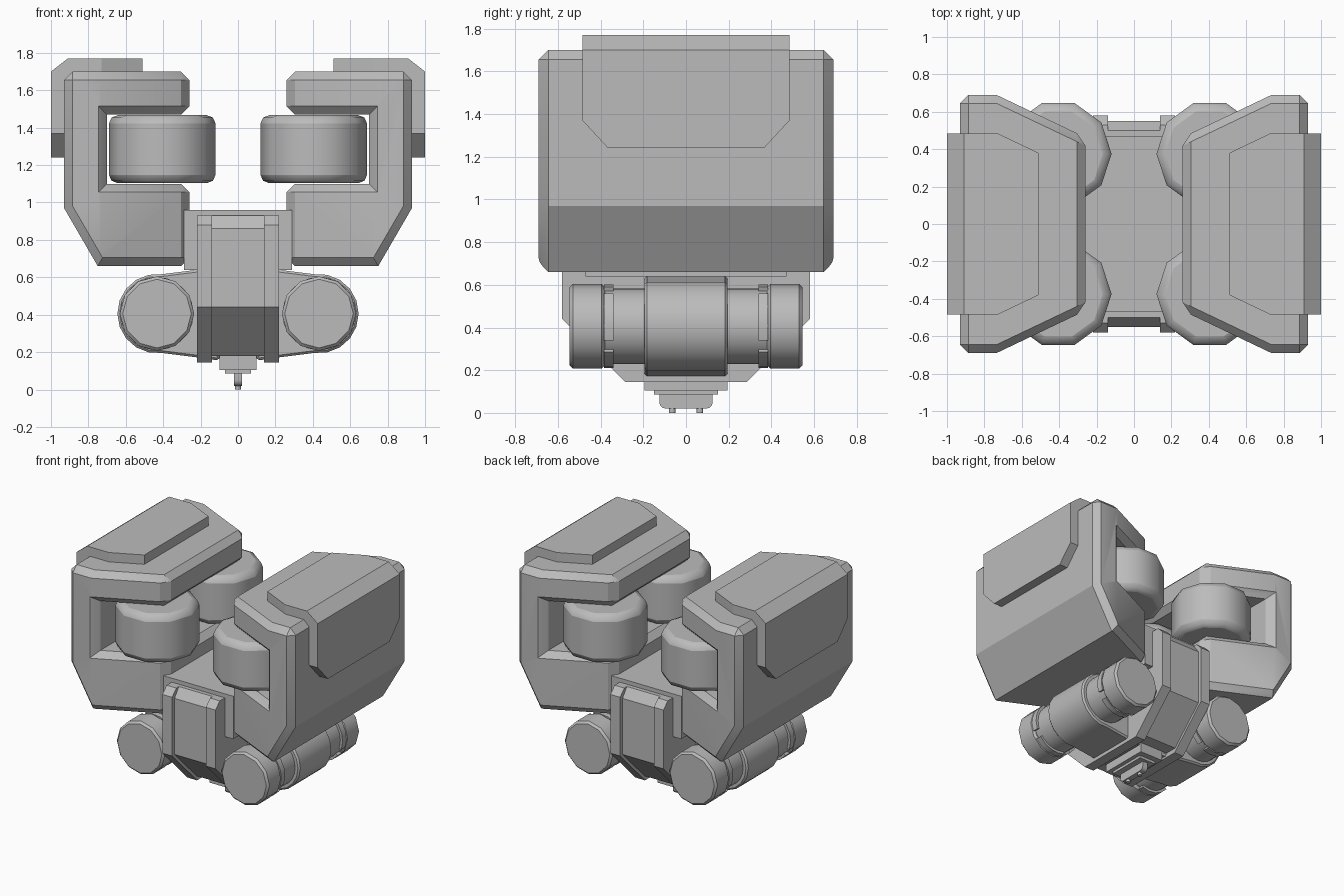
import bpy, bmesh
from math import sin, cos, radians
from mathutils import Vector

if "Cube" in bpy.data.objects:
    bpy.data.objects.remove(bpy.data.objects["Cube"], do_unlink=True)

GREY = (0.5, 0.5, 0.5, 1)
mat = bpy.data.materials.new("plain grey")
mat.use_nodes = True
mat.diffuse_color = GREY
mat.node_tree.nodes["Principled BSDF"].inputs["Base Color"].default_value = GREY


def arc(cx, cy, r, start, end, n):
    """Points along an arc, both ends included."""
    angles = [radians(start + (end - start) * i / n) for i in range(n + 1)]
    return [(cx + r * cos(a), cy + r * sin(a)) for a in angles]


def disc(cx, cy, r, n):
    return arc(cx, cy, r, 0, 360, n)[:-1]


def rect(x, low, high):
    return [(-x, low), (x, low), (x, high), (-x, high)]


def prism(pts, axis, a, b):
    """Extrude a 2D outline from a to b along x (0), y (1) or z (2)."""
    bm = bmesh.new()

    def ring(d):
        verts = []
        for p in pts:
            co = list(p)
            co.insert(axis, d)
            verts.append(bm.verts.new(co))
        return verts

    r0, r1 = ring(a), ring(b)
    bm.faces.new(r0)
    bm.faces.new(r1)
    n = len(pts)
    for i in range(n):
        j = (i + 1) % n
        bm.faces.new((r0[i], r0[j], r1[j], r1[i]))
    bmesh.ops.recalc_face_normals(bm, faces=bm.faces)
    return bm


def slice_off(bm, point, normal):
    """Cut away everything on the normal's side and close the cut."""
    cut = bmesh.ops.bisect_plane(bm, geom=bm.verts[:] + bm.edges[:] + bm.faces[:],
                                 plane_co=Vector(point), plane_no=Vector(normal), clear_outer=True)
    edges = [e for e in cut["geom_cut"] if isinstance(e, bmesh.types.BMEdge)]
    bmesh.ops.holes_fill(bm, edges=edges)


def finish(name, bm, mirror="", bevel=0, segments=1, limit=50, smooth=32):
    bmesh.ops.recalc_face_normals(bm, faces=bm.faces)
    mesh = bpy.data.meshes.new(name)
    bm.to_mesh(mesh)
    bm.free()
    mesh.materials.append(mat)
    ob = bpy.data.objects.new(name, mesh)
    bpy.context.collection.objects.link(ob)
    bpy.ops.object.select_all(action="DESELECT")
    ob.select_set(True)
    bpy.context.view_layer.objects.active = ob
    bpy.ops.object.shade_smooth_by_angle(angle=radians(smooth))
    if bevel:
        m = ob.modifiers.new("Bevel", "BEVEL")
        m.width, m.segments = bevel, segments
        m.limit_method, m.angle_limit = "ANGLE", radians(limit)
    if mirror:
        m = ob.modifiers.new("Mirror", "MIRROR")
        m.use_axis = ["X" in mirror, "Y" in mirror, False]
        m.use_mirror_merge = False
    return ob


# Side housings: C-shaped section, chamfered, narrowing towards the middle
FOLD = 0.735
section = [(0.26, 0.66), (0.75, 0.66), (0.93, 0.97), (0.93, 1.70), (0.26, 1.70),
           (0.26, 1.47), (0.70, 1.47), (0.70, 1.10), (0.26, 1.10)]
bm = prism(section, 1, -0.69, 0.69)
rims = []
for e in bm.edges:
    along_y = abs(e.verts[0].co.y - e.verts[1].co.y) > 0.1
    if not along_y or e.calc_face_angle_signed() > 1.2:
        rims.append(e)
bmesh.ops.bevel(bm, geom=rims, offset=0.045, segments=1, profile=0.5, affect="EDGES")
bmesh.ops.bisect_plane(bm, geom=bm.verts[:] + bm.edges[:] + bm.faces[:],
                       plane_co=(FOLD, 0, 0), plane_no=(1, 0, 0))
for v in bm.verts:
    if v.co.x < FOLD:
        shift = 0.476 * (FOLD - v.co.x)
        v.co.y -= shift if v.co.y > 0 else -shift
finish("side_housing", bm, "X", smooth=28)

# Armour plates wrapped over the outer top corner of each housing
section = [(0.51, 1.77), (0.91, 1.77), (1.0, 1.70), (1.0, 1.24),
           (0.90, 1.24), (0.90, 1.66), (0.51, 1.66)]
bm = prism(section, 1, -0.485, 0.485)
for s in (1, -1):
    slice_off(bm, (0.73, 0.485 * s, 1.7), (-0.105, 0.22 * s, 0))
    slice_off(bm, (1.0, 0.485 * s, 1.37), (0, 0.13 * s, -0.12))
finish("armour_plate", bm, "X", smooth=25)

# Upright rollers held between the housing arms
finish("roller", prism(disc(0.405, 0.375, 0.285, 10), 2, 1.103, 1.467), "XY",
       bevel=0.045, segments=2, smooth=40)

# Central body: deck, core and raised rails
finish("deck", prism(rect(0.29, -0.47, 0.47), 2, 0.64, 0.96))


def hull_outline(y, top, shoulder, knee, floor, foot):
    half = [(foot, floor), (y, knee), (y, shoulder), (y - 0.05, top)]
    return half + [(-a, b) for a, b in reversed(half)]


finish("body_core", prism(hull_outline(0.55, 0.93, 0.86, 0.44, 0.18, 0.29), 0, -0.18, 0.18))
finish("body_rail", prism(hull_outline(0.58, 0.93, 0.88, 0.44, 0.145, 0.285), 0, 0.14, 0.22), "X")

# Lower arms and the barrels they carry
BX, BZ = 0.433, 0.406
outline = [(0.1, 0.155), (0.22, 0.172)] + arc(BX, BZ, 0.212, -97, 97, 10) + [(0.22, 0.64), (0.1, 0.655)]
finish("lower_arm", prism(outline, 1, -0.195, 0.195), "X", bevel=0.012)
finish("barrel", prism(disc(BX, BZ, 0.177, 24), 1, -0.40, 0.40), "X")
finish("barrel_cap", prism(disc(BX, BZ, 0.199, 12), 1, 0.38, 0.545), "XY", bevel=0.015)
for i in range(4):
    start = -20 + 90 * i
    tab = [(BX, BZ)] + arc(BX, BZ, 0.196, start, start + 72, 4)
    finish("cap_tab", prism(tab, 1, 0.34, 0.385), "XY")

# Stepped underside connector with its blade and contact pins
finish("connector_base", prism(rect(0.10, -0.195, 0.195), 2, 0.105, 0.19))
finish("connector_step", prism(rect(0.07, -0.15, 0.15), 2, 0.085, 0.11))
blade = [(-0.125, 0.09)] + arc(-0.095, 0.05, 0.03, 180, 270, 3) \
    + arc(0.095, 0.05, 0.03, 270, 360, 3) + [(0.125, 0.09)]
finish("connector_blade", prism(blade, 0, -0.022, 0.022))
finish("contact_pin", prism(disc(0, 0.065, 0.016, 10), 2, 0, 0.03), "Y", smooth=40)
